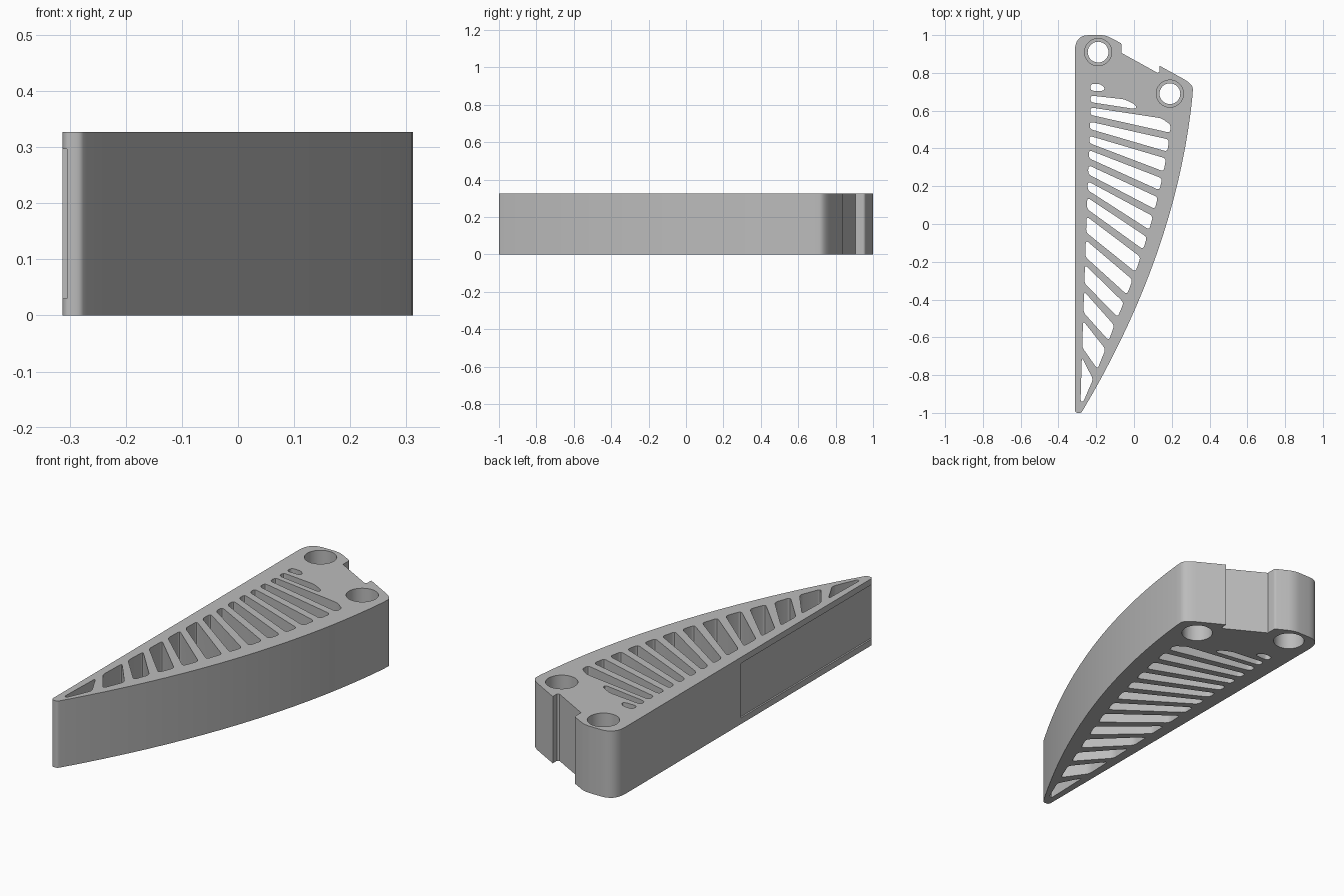
import bpy, bmesh, math
from mathutils import Vector

cube = bpy.data.objects.get("Cube")
if cube:
    bpy.data.objects.remove(cube, do_unlink=True)

HEIGHT = 0.327
BULGE = 0.41

grey = bpy.data.materials.new("plain_grey")
grey.use_nodes = True
grey.diffuse_color = (0.5, 0.5, 0.5, 1)
grey.node_tree.nodes["Principled BSDF"].inputs["Base Color"].default_value = (0.5, 0.5, 0.5, 1)


def rounded(points, radii, steps=4):
    """Round each corner of a polygon by its own radius."""
    pts = [Vector(p) for p in points]
    out = []
    for i, (p, r) in enumerate(zip(pts, radii)):
        if r == 0:
            out.append(p)
            continue
        to_prev, to_next = pts[i - 1] - p, pts[(i + 1) % len(pts)] - p
        a = p + to_prev.normalized() * min(r, to_prev.length * 0.45)
        b = p + to_next.normalized() * min(r, to_next.length * 0.45)
        for k in range(steps + 1):
            t = k / steps
            out.append(a * (1 - t) ** 2 + p * (2 * t * (1 - t)) + b * t ** 2)
    return out


def prisms(name, outlines, z0, z1):
    """One object made of closed upright prisms."""
    bm = bmesh.new()
    for outline in outlines:
        low = [bm.verts.new((p[0], p[1], z0)) for p in outline]
        high = [bm.verts.new((p[0], p[1], z1)) for p in outline]
        bm.faces.new(low[::-1])
        bm.faces.new(high)
        for i in range(len(low)):
            bm.faces.new((low[i - 1], low[i], high[i], high[i - 1]))
    bmesh.ops.recalc_face_normals(bm, faces=bm.faces)
    mesh = bpy.data.meshes.new(name)
    bm.to_mesh(mesh)
    bm.free()
    mesh.materials.append(grey)
    obj = bpy.data.objects.new(name, mesh)
    bpy.context.collection.objects.link(obj)
    return obj


def cut(target, cutter):
    cutter.hide_render = True
    mod = target.modifiers.new("cut", "BOOLEAN")
    mod.operation, mod.solver, mod.object = "DIFFERENCE", "EXACT", cutter
    bpy.ops.object.modifier_apply(modifier=mod.name)
    bpy.data.objects.remove(cutter, do_unlink=True)


def circle(centre, r, n=32):
    return [(centre[0] + r * math.cos(math.tau * i / n),
             centre[1] + r * math.sin(math.tau * i / n)) for i in range(n)]


def curved_edge(y):
    t = (y + 0.985) / 1.665
    return -0.27 + 0.58 * t + BULGE * t * (1 - t)


def left_wall(y):
    return -0.252 + 0.034 * y


def right_wall(y):
    return curved_edge(y) - min(0.083 + 0.02 * y, 0.13 + 0.11 * y)


# Body outline: bowed long edge, then notched end and straight edge
bow = [(curved_edge(y), y) for y in [-0.985 + 1.665 * i / 18 for i in range(19)]]
end = [(0.313, 0.74), (0.135, 0.838), (0.135, 0.806), (0.125, 0.8),
       (-0.065, 0.905), (-0.065, 0.955), (-0.15, 1.0), (-0.313, 1.0), (-0.313, -1.0),
       (-0.28, -1.0)]
end_radii = [0.06, 0, 0, 0, 0, 0.01, 0.03, 0.085, 0.02, 0.01]
body = prisms("wedge_body", [rounded(bow + end, [0] * len(bow) + end_radii, 6)], 0, HEIGHT)
bpy.context.view_layer.objects.active = body
body.select_set(True)

# Slanted ribs, given by the heights of their left and right ends
rib_left = [0.56, 0.485, 0.41, 0.33, 0.245, 0.16, 0.06, -0.065, -0.195, -0.335, -0.49, -0.68]
rib_right = [0.465, 0.365, 0.26, 0.16, 0.06, -0.05, -0.155, -0.275, -0.395, -0.515, -0.64, -0.795]


def rib_edges(yl, yr):
    slope = math.hypot(1, (yl - yr) / (right_wall(yr) - left_wall(yl)))
    half = (0.016 + 0.003 * yl) * slope
    return [[(left_wall(yl + s), yl + s), (right_wall(yr + s), yr + s)] for s in (half, -half)]


# Slots between the ribs
ribs = [rib_edges(*pair) for pair in zip(rib_left, rib_right)]
slots = [[(-0.23, 0.742), (-0.18, 0.742), (-0.155, 0.722), (-0.16, 0.705), (-0.23, 0.705)],
         [(-0.23, 0.68), (-0.05, 0.66), (0.01, 0.63), (0.01, 0.608), (-0.23, 0.645)],
         [(-0.23, 0.617), (0.145, 0.56), (0.195, 0.525), ribs[0][0][1], ribs[0][0][0]]]
for upper, lower in zip(ribs, ribs[1:]):
    slots.append(upper[1] + lower[0][::-1])
slots.append(ribs[-1][1] + [(-0.268, -0.94), (-0.283, -0.94)])
slot_outlines = [rounded(s, [0.018] * len(s)) for s in slots]
cut(body, prisms("slot_cutter", slot_outlines, -0.1, HEIGHT + 0.1))

# Bolt holes, widened from both faces
centres = [(-0.19, 0.91), (0.19, 0.69)]
for name, r, z0, z1 in (("bore_cutter", 0.055, -0.1, HEIGHT + 0.1),
                        ("upper_bore_cutter", 0.072, 0.217, HEIGHT + 0.1),
                        ("lower_bore_cutter", 0.072, -0.1, 0.11)):
    cut(body, prisms(name, [circle(c, r) for c in centres], z0, z1))

# Shallow recess on the straight side, open at the tip
recess = [(-0.4, -1.1), (-0.305, -1.1), (-0.305, 0.02), (-0.4, 0.02)]
cut(body, prisms("recess_cutter", [recess], 0.03, 0.297))

bpy.ops.object.shade_smooth_by_angle(angle=math.radians(30))
